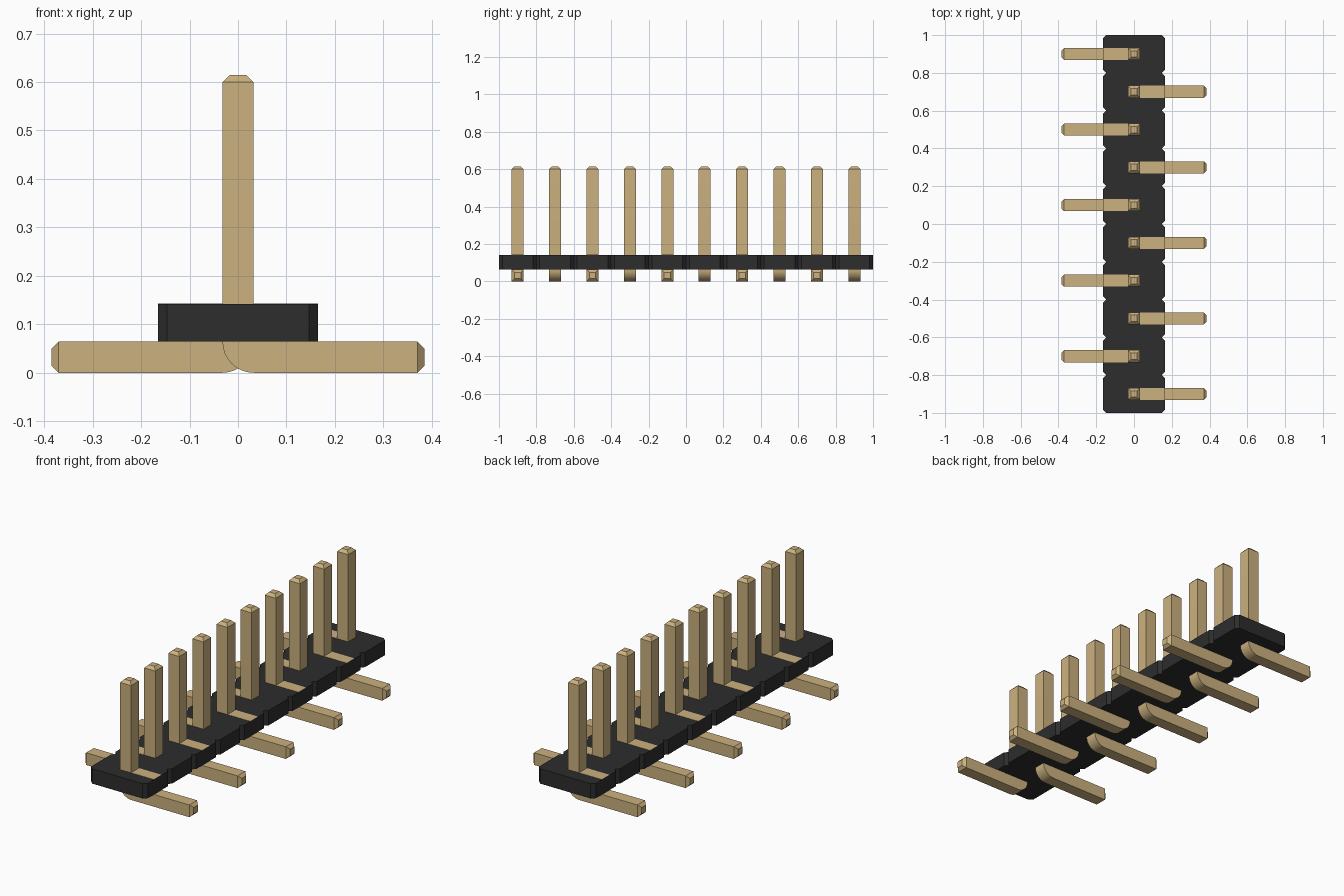
import bpy, bmesh, math
from mathutils import Vector

if "Cube" in bpy.data.objects:
    bpy.data.objects.remove(bpy.data.objects["Cube"], do_unlink=True)

COUNT, PITCH = 10, 0.2
H = 0.032                     # half the pin thickness
BODY_X, BODY_LOW, BODY_TOP = 0.165, 0.064, 0.142
CHAMFER = 0.018
LEG_END, PIN_TOP, TIP = 0.37, 0.6, 0.015


def material(name, color):
    mat = bpy.data.materials.new(name)
    mat.use_nodes = True
    mat.diffuse_color = (*color, 1)
    mat.node_tree.nodes["Principled BSDF"].inputs["Base Color"].default_value = (*color, 1)
    return mat


gold = material("pale gold", (0.60, 0.44, 0.21))
black = material("black plastic", (0.026, 0.026, 0.026))


def prism(points, offset):
    """Extrude a flat outline along an offset into a closed solid."""
    bm = bmesh.new()
    face = bm.faces.new([bm.verts.new(p) for p in points])
    ext = bmesh.ops.extrude_face_region(bm, geom=[face])
    verts = [v for v in ext["geom"] if isinstance(v, bmesh.types.BMVert)]
    bmesh.ops.translate(bm, verts=verts, vec=offset)
    bmesh.ops.recalc_face_normals(bm, faces=bm.faces)
    return bm


def finish(bm, name, mat):
    mesh = bpy.data.meshes.new(name)
    bm.to_mesh(mesh)
    bm.free()
    mesh.materials.append(mat)
    obj = bpy.data.objects.new(name, mesh)
    bpy.context.collection.objects.link(obj)
    return obj


# Housing: one strip with a small V notch between neighbouring cells
side = []
for i in range(COUNT):
    y = -1 + i * PITCH
    side += [(BODY_X - CHAMFER, y), (BODY_X, y + CHAMFER), (BODY_X, y + PITCH - CHAMFER)]
side.append((BODY_X - CHAMFER, 1))
outline = side + [(-x, -y) for x, y in side]
finish(prism([(x, y, BODY_LOW) for x, y in outline], (0, 0, BODY_TOP - BODY_LOW)),
       "housing", black)

# Pin side profile: post, rounded outer bend, flat leg
profile = [(-H, PIN_TOP)]
for i in range(9):
    a = math.pi + i / 8 * math.pi / 2
    profile.append((H + 2 * H * math.cos(a), 2 * H + 2 * H * math.sin(a)))
profile += [(LEG_END, 0), (LEG_END, 2 * H), (H, 2 * H), (H, PIN_TOP)]

for i in range(COUNT):
    y = -1 + (i + 0.5) * PITCH
    turn = math.pi * (i % 2)   # legs alternate sides

    # Bent pin with tapered tips
    bm = prism([(x, -H, z) for x, z in profile], (0, 2 * H, 0))
    for axis in (Vector((0, 0, 1)), Vector((1, 0, 0))):
        tip = max(bm.faces, key=lambda f: f.calc_center_median().dot(axis))
        bmesh.ops.inset_region(bm, faces=[tip], thickness=TIP, depth=TIP,
                               use_even_offset=True)
    pin = finish(bm, f"pin_{i + 1}", gold)

    # Thin metal strip on the housing above the leg
    strip = finish(prism([(H, -H, BODY_TOP), (BODY_X, -H, BODY_TOP),
                          (BODY_X, H, BODY_TOP), (H, H, BODY_TOP)], (0, 0, 0.001)),
                   f"top_strip_{i + 1}", gold)

    for obj in (pin, strip):
        obj.location.y = y
        obj.rotation_euler.z = turn
    bpy.ops.object.select_all(action="DESELECT")
    pin.select_set(True)
    bpy.context.view_layer.objects.active = pin
    bpy.ops.object.shade_smooth_by_angle(angle=math.radians(30))
